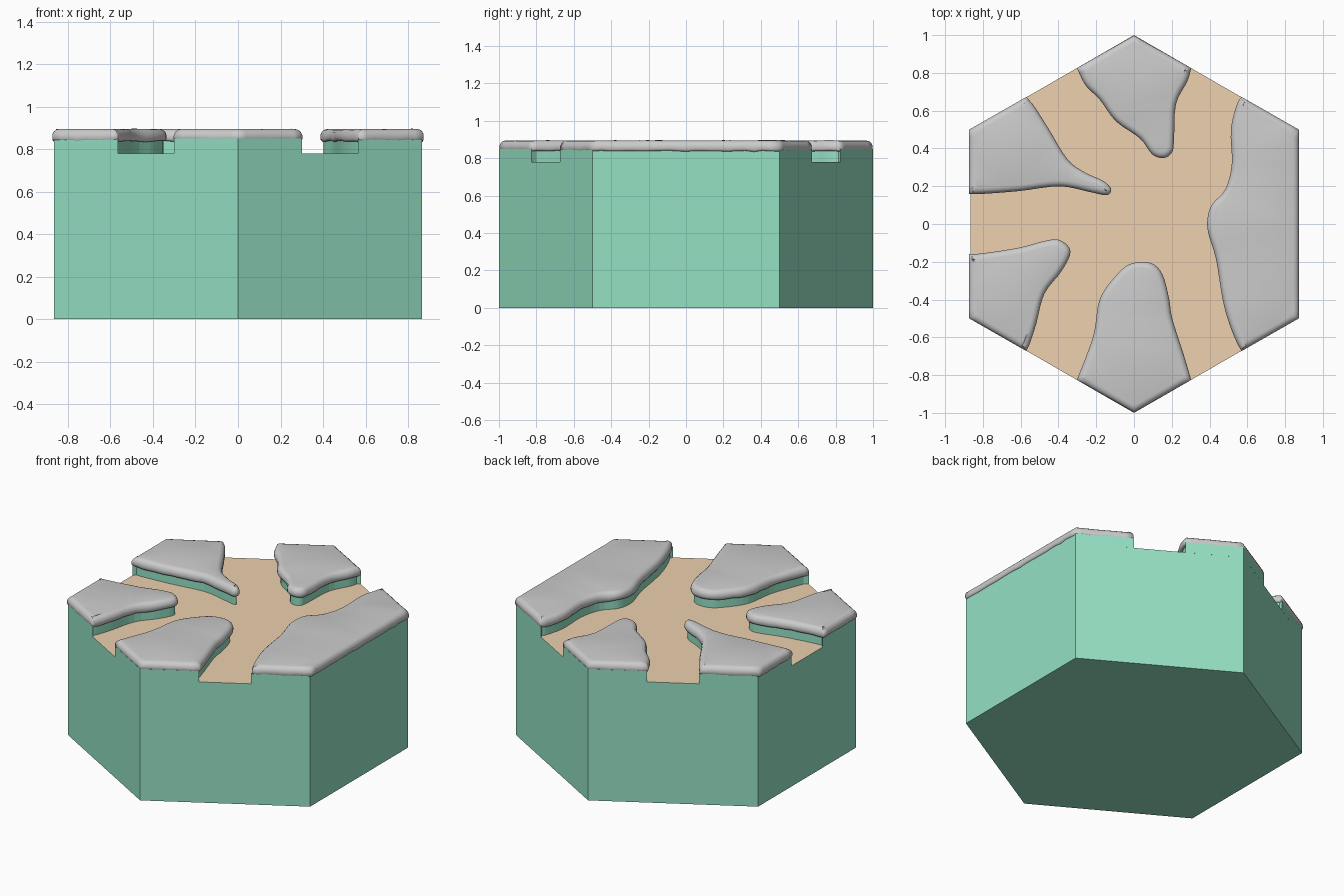
import bpy, bmesh, math
from mathutils import Vector, noise

if "Cube" in bpy.data.objects:
    bpy.data.objects.remove(bpy.data.objects["Cube"])

FLOOR, LEDGE = 0.78, 0.85


def material(name, rgb):
    m = bpy.data.materials.new(name)
    m.diffuse_color = (*rgb, 1)
    m.use_nodes = True
    m.node_tree.nodes["Principled BSDF"].inputs["Base Color"].default_value = m.diffuse_color
    return m


green = material("grass_green", (0.30, 0.75, 0.55))
brown = material("path_brown", (0.85, 0.64, 0.42))


def finish(bm, name, mats=(), smooth=False):
    bmesh.ops.recalc_face_normals(bm, faces=bm.faces)
    me = bpy.data.meshes.new(name)
    for f in bm.faces:
        f.smooth = smooth
    bm.to_mesh(me)
    bm.free()
    for m in mats:
        me.materials.append(m)
    ob = bpy.data.objects.new(name, me)
    bpy.context.collection.objects.link(ob)
    return ob


def spline(pts, n=4):
    # Catmull-Rom curve through the points
    p = [Vector(q) for q in pts]
    p = [2 * p[0] - p[1]] + p + [2 * p[-1] - p[-2]]
    out = []
    for a, b, c, d in zip(p, p[1:], p[2:], p[3:]):
        for i in range(n):
            t = i / n
            out.append(0.5 * (2 * b + (c - a) * t + (2 * a - 5 * b + 4 * c - d) * t * t
                              + (3 * b - a - 3 * c + d) * t ** 3))
    return out + [p[-2]]


def inset(loop, dist):
    # move a clockwise loop inward by dist
    out = []
    for i, p in enumerate(loop):
        a = (p - loop[i - 1]).normalized()
        b = (loop[(i + 1) % len(loop)] - p).normalized()
        n = Vector((a.y + b.y, -a.x - b.x)).normalized()
        k = max(0.6, n.dot(Vector((a.y, -a.x))))
        out.append(p + n * dist / k)
    return out


def skin(bm, rings):
    loops = [[bm.verts.new(v) for v in r] for r in rings]
    for lo, hi in zip(loops, loops[1:]):
        for i in range(len(lo)):
            bm.faces.new((lo[i - 1], lo[i], hi[i], hi[i - 1]))
    return loops


def island(name, inner, corners):
    curve = spline(inner)
    # grassy ledge, flush with the hexagon side and slightly under the snow
    ends = [Vector(c) for c in corners]
    body = inset(curve + ends, 0.018)
    body = [curve[0]] + body[1:len(curve) - 1] + [curve[-1]] + ends
    bm = bmesh.new()
    loops = skin(bm, [[(p.x, p.y, z) for p in body] for z in (FLOOR, LEDGE)])
    bm.faces.new(loops[-1])
    finish(bm, name + "_ledge", [green])

    # rounded snow slab with a slightly lumpy rim
    outer = [curve[-1]] + ends + [curve[0]]
    outline = curve[:-1]
    for a, b in zip(outer, outer[1:]):
        n = max(2, round((b - a).length / 0.045))
        outline += [a.lerp(b, i / n) for i in range(n)]
    outline = [Vector((p.x * 1.009, p.y * 0.998)) for p in outline]
    rings = []
    for d, z in ((0.022, 0.838), (0.006, 0.838), (0, 0.848), (0, 0.866),
                 (0.006, 0.881), (0.017, 0.891), (0.032, 0.895)):
        ring = []
        for p in inset(outline, d):
            w = noise.noise(Vector((p.x * 14, p.y * 14, z * 8)))
            ring.append((p.x, p.y, z + w * (0.007 if z < 0.87 else 0.002)))
        rings.append(ring)
    bm = bmesh.new()
    loops = skin(bm, rings)
    caps = [bm.faces.new(loops[0]), bm.faces.new(loops[-1])]
    bmesh.ops.triangulate(bm, faces=caps)
    finish(bm, name + "_snow", smooth=True)


# hexagonal base with a sunken dirt floor on top
bm = bmesh.new()
hexagon = [(math.sin(i * math.pi / 3), math.cos(i * math.pi / 3)) for i in range(6)]
loops = skin(bm, [[(x, y, z) for x, y in hexagon] for z in (0, FLOOR)])
bm.faces.new(loops[0])
bm.faces.new(loops[1]).material_index = 1
finish(bm, "hexagon_base", [green, brown])

# raised islands: inner bank (clockwise), then the hexagon corners they reach
H = math.sqrt(3) / 2
island("back", [(.3, .827), (.28, .757), (.22, .635), (.21, .45), (.2, .38), (.155, .35),
                (.095, .37), (.03, .455), (-.095, .545), (-.18, .66), (-.254, .735),
                (-.3, .827)], [(0, 1)])
island("right", [(.565, -.674), (.54, -.63), (.5, -.53), (.465, -.4), (.43, -.185),
                 (.39, -.05), (.386, .03), (.41, .105), (.48, .185), (.513, .32),
                 (.508, .5), (.54, .635), (.565, .674)], [(H, .5), (H, -.5)])
island("back_left", [(-.565, .674), (-.52, .62), (-.445, .5), (-.35, .345), (-.26, .275),
                     (-.16, .228), (-.12, .185), (-.143, .153), (-.233, .17), (-.39, .2),
                     (-.6, .175), (-.79, .16), (-H, .16)], [(-H, .5)])
island("front_left", [(-H, -.16), (-.79, -.155), (-.6, -.125), (-.47, -.09), (-.39, -.085),
                      (-.333, -.145), (-.38, -.25), (-.47, -.37), (-.513, -.53),
                      (-.545, -.63), (-.565, -.674)], [(-H, -.5)])
island("front", [(-.3, -.827), (-.26, -.725), (-.21, -.58), (-.18, -.4), (-.1, -.28),
                 (-.02, -.212), (.085, -.206), (.148, -.265), (.185, -.4), (.2, -.5),
                 (.26, -.69), (.3, -.827)], [(0, -1)])
